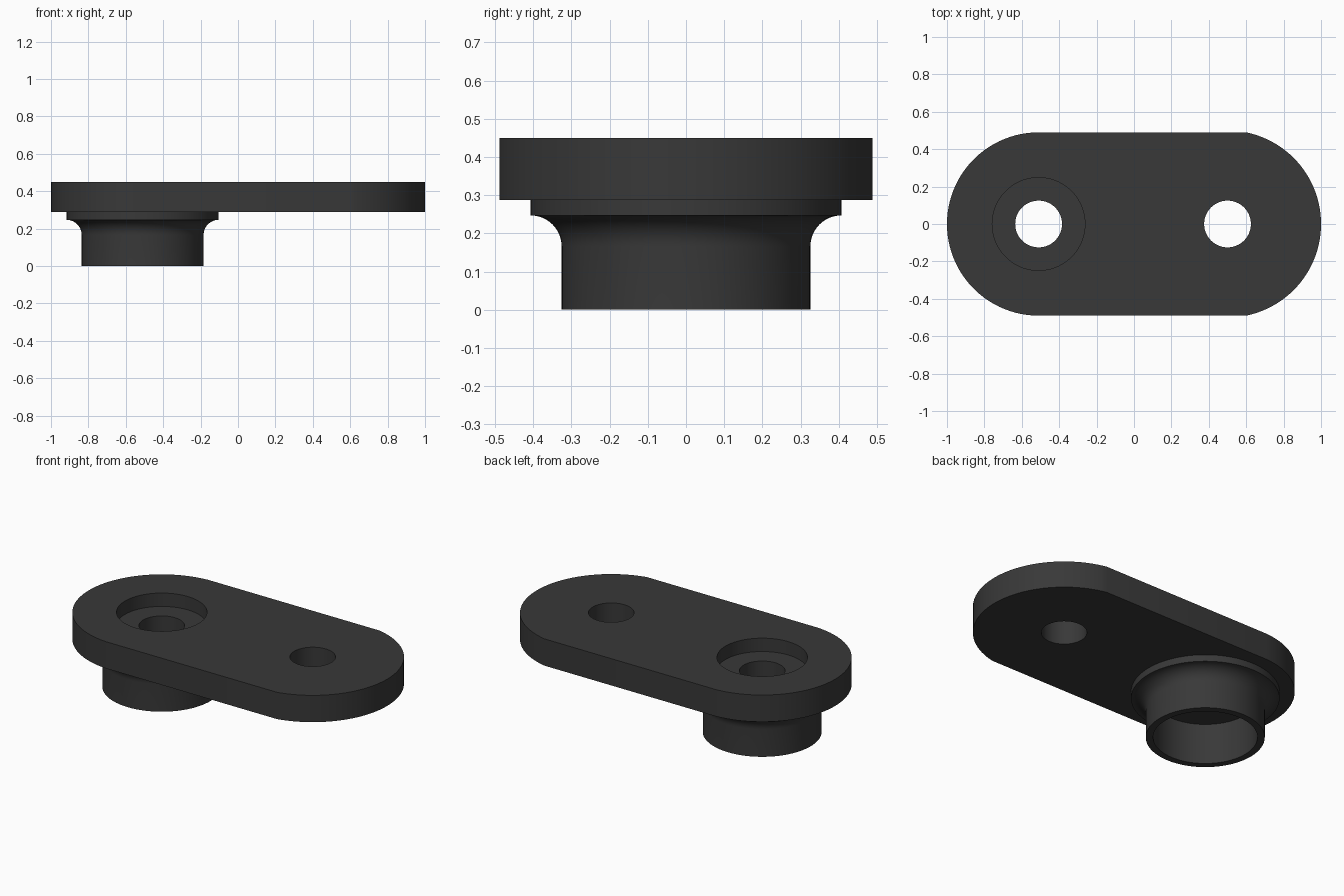
import bpy
import bmesh
from math import sin, cos, asin, pi, radians, tau

cube = bpy.data.objects.get("Cube")
if cube:
    bpy.data.objects.remove(cube, do_unlink=True)

BOSS_X, HOLE_X = -0.51, 0.50
PLATE_Z, TOP_Z, HALF_WIDTH = 0.288, 0.45, 0.489
HOLE_R, SEAT_R, SEAT_Z = 0.125, 0.248, 0.369

black = bpy.data.materials.new("matte black")
black.use_nodes = True
black.diffuse_color = (0.04, 0.04, 0.04, 1)
black.node_tree.nodes["Principled BSDF"].inputs["Base Color"].default_value = (0.04, 0.04, 0.04, 1)


def make_object(name, bm):
    bmesh.ops.recalc_face_normals(bm, faces=bm.faces)
    mesh = bpy.data.meshes.new(name)
    bm.to_mesh(mesh)
    bm.free()
    mesh.materials.append(black)
    obj = bpy.data.objects.new(name, mesh)
    bpy.context.collection.objects.link(obj)
    return obj


def prism(name, outline, z0, z1):
    bm = bmesh.new()
    base = bm.faces.new([bm.verts.new((x, y, z0)) for x, y in outline])
    up = bmesh.ops.extrude_face_region(bm, geom=[base], use_keep_orig=True)["geom"]
    verts = [v for v in up if isinstance(v, bmesh.types.BMVert)]
    bmesh.ops.translate(bm, verts=verts, vec=(0, 0, z1 - z0))
    return make_object(name, bm)


def arc(cx, r, start, end, steps):
    angles = [start + (end - start) * i / steps for i in range(steps + 1)]
    return [(cx + r * cos(a), r * sin(a)) for a in angles]


def lathe(name, profile, cx, steps=96):
    bm = bmesh.new()
    verts = [bm.verts.new((r, 0, z)) for r, z in profile]
    edges = [bm.edges.new(pair) for pair in zip(verts, verts[1:])]
    bmesh.ops.spin(bm, geom=verts + edges, cent=(0, 0, 0), axis=(0, 0, 1),
                   angle=tau, steps=steps)
    bmesh.ops.remove_doubles(bm, verts=bm.verts, dist=0.0001)
    bmesh.ops.translate(bm, verts=bm.verts, vec=(cx, 0, 0))
    return make_object(name, bm)


def drill(target, cx, r, z0, z1):
    cutter = prism("drill_cutter", arc(cx, r, 0, tau, 96)[:-1], z0, z1)
    cutter.hide_render = True
    mod = target.modifiers.new("drill", 'BOOLEAN')
    mod.operation, mod.solver, mod.object = 'DIFFERENCE', 'EXACT', cutter
    bpy.context.view_layer.objects.active = target
    bpy.ops.object.modifier_apply(modifier=mod.name)
    bpy.data.objects.remove(cutter, do_unlink=True)


# Plate: two round ends joined by straight sides
right_r, left_r = 1 - HOLE_X, 1 + BOSS_X
ra, la = asin(HALF_WIDTH / right_r), asin(HALF_WIDTH / left_r)
outline = arc(HOLE_X, right_r, -ra, ra, 48) + arc(BOSS_X, left_r, pi - la, pi + la, 48)
plate = prism("plate", outline, PLATE_Z, TOP_Z)
for x in (BOSS_X, HOLE_X):
    drill(plate, x, HOLE_R, 0, 1)
drill(plate, BOSS_X, SEAT_R, SEAT_Z, 1)

# Hollow boss: bored ceiling, tube, concave fillet and flange
FLANGE_R, FLANGE_Z, TUBE_R, BORE_R = 0.407, 0.247, 0.326, 0.286
fillet_r = FLANGE_R - TUBE_R
fillet = [(FLANGE_R - fillet_r * cos(a), FLANGE_Z - fillet_r + fillet_r * sin(a))
          for a in (i * pi / 2 / 12 for i in range(13))]
boss = lathe("boss", [(HOLE_R, PLATE_Z), (HOLE_R, FLANGE_Z), (BORE_R, FLANGE_Z),
                      (BORE_R, 0), (TUBE_R, 0)] + fillet + [(FLANGE_R, PLATE_Z)], BOSS_X)

# Smooth round walls, crisp edges
bpy.ops.object.select_all(action='DESELECT')
for obj in (plate, boss):
    obj.select_set(True)
bpy.context.view_layer.objects.active = plate
bpy.ops.object.shade_smooth_by_angle(angle=radians(30))
